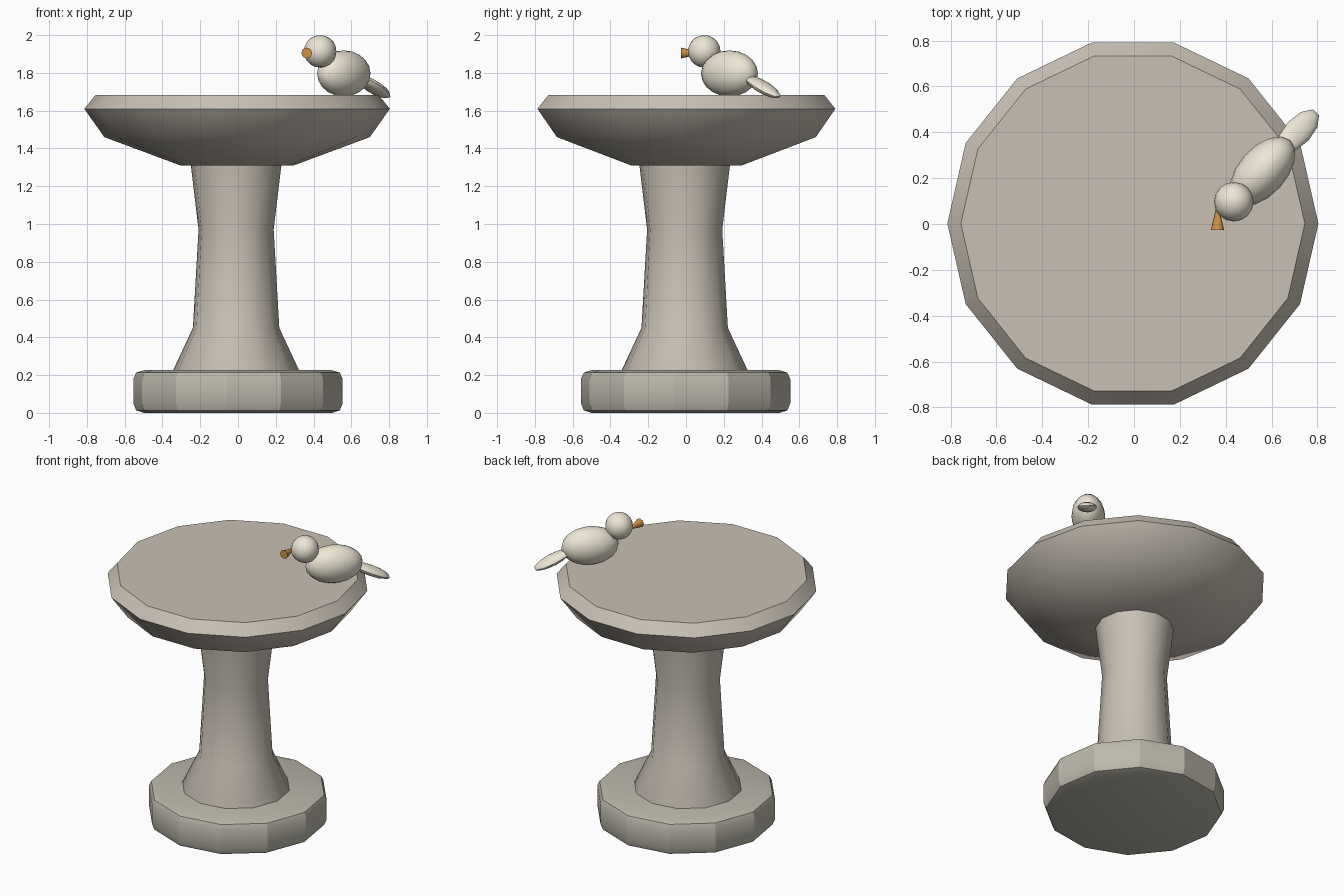
import bpy, bmesh
from math import sin, cos, pi, radians
from mathutils import Matrix, Vector

if "Cube" in bpy.data.objects:
    bpy.data.objects.remove(bpy.data.objects["Cube"])


def material(name, rgb):
    m = bpy.data.materials.new(name)
    m.diffuse_color = (*rgb, 1)
    m.use_nodes = True
    m.node_tree.nodes["Principled BSDF"].inputs["Base Color"].default_value = m.diffuse_color
    return m


STONE = material("stone", (0.58, 0.53, 0.46))
BASE_STONE = material("base_stone", (0.50, 0.48, 0.41))
CREAM = material("cream", (0.84, 0.79, 0.66))
ORANGE = material("orange", (0.62, 0.28, 0.06))


def finish(bm, name, mat, angle):
    bmesh.ops.recalc_face_normals(bm, faces=bm.faces)
    me = bpy.data.meshes.new(name)
    bm.to_mesh(me)
    bm.free()
    ob = bpy.data.objects.new(name, me)
    bpy.context.collection.objects.link(ob)
    me.materials.append(mat)
    bpy.ops.object.select_all(action='DESELECT')
    ob.select_set(True)
    bpy.context.view_layer.objects.active = ob
    if angle:
        bpy.ops.object.shade_smooth_by_angle(angle=radians(angle))
    return ob


def lathe(name, profile, sides, turn, centre, mat, angle):
    """Closed solid from (radius, z) rings, capped at both ends."""
    bm = bmesh.new()
    rings = []
    for r, z in profile:
        rings.append([bm.verts.new((centre[0] + r * cos(turn + 2 * pi * i / sides),
                                    centre[1] + r * sin(turn + 2 * pi * i / sides), z))
                      for i in range(sides)])
    for a, b in zip(rings, rings[1:]):
        for i in range(sides):
            j = (i + 1) % sides
            bm.faces.new((a[i], a[j], b[j], b[i]))
    bm.faces.new(rings[0][::-1])
    bm.faces.new(rings[-1])
    return finish(bm, name, mat, angle)


def ellipsoid(name, centre, radii, yaw, pitch, segs, rings, angle):
    """UV sphere scaled along its own axes, poles on the long axis."""
    bm = bmesh.new()
    m = (Matrix.Translation(centre) @ Matrix.Rotation(radians(yaw), 4, 'Z')
         @ Matrix.Rotation(radians(pitch), 4, 'Y') @ Matrix.Diagonal((*radii, 1)))
    bmesh.ops.create_uvsphere(bm, u_segments=segs, v_segments=rings, radius=1, matrix=m)
    return finish(bm, name, CREAM, angle)


# Stone plinth with softened rims
lathe("base", [(0.50, 0), (0.542, 0.013), (0.557, 0.05), (0.557, 0.18),
               (0.542, 0.213), (0.50, 0.226)], 12, radians(24), (0, -0.002), BASE_STONE, 25)

# Waisted pedestal
lathe("pedestal", [(0.335, 0.21), (0.335, 0.226), (0.23, 0.45), (0.20, 0.97), (0.242, 1.32)],
      12, radians(24), (-0.01, -0.007), STONE, 40)

# Shallow basin with flat top
lathe("basin", [(0.30, 1.31), (0.703, 1.46), (0.809, 1.61), (0.75, 1.682)],
      14, 0, (-0.005, 0.002), STONE, 40)

# Bird
ellipsoid("bird_body", (0.56, 0.23, 1.797), (0.181, 0.104, 0.122), 48, 0, 16, 10, 40)
ellipsoid("bird_head", (0.435, 0.097, 1.914), (0.086, 0.086, 0.086), 0, 0, 16, 10, 40)
ellipsoid("bird_tail", (0.717, 0.405, 1.726), (0.13, 0.06, 0.03), 47, 25, 10, 8, 40)

# Beak: cone with its wide end facing the front
bm = bmesh.new()
bmesh.ops.create_cone(bm, cap_ends=True, segments=8, radius1=0.029, radius2=0.003, depth=0.11,
                      matrix=Matrix.Translation((0.364, 0.028, 1.905))
                      @ Matrix.Rotation(radians(-90), 4, 'X'))
finish(bm, "bird_beak", ORANGE, 50)
